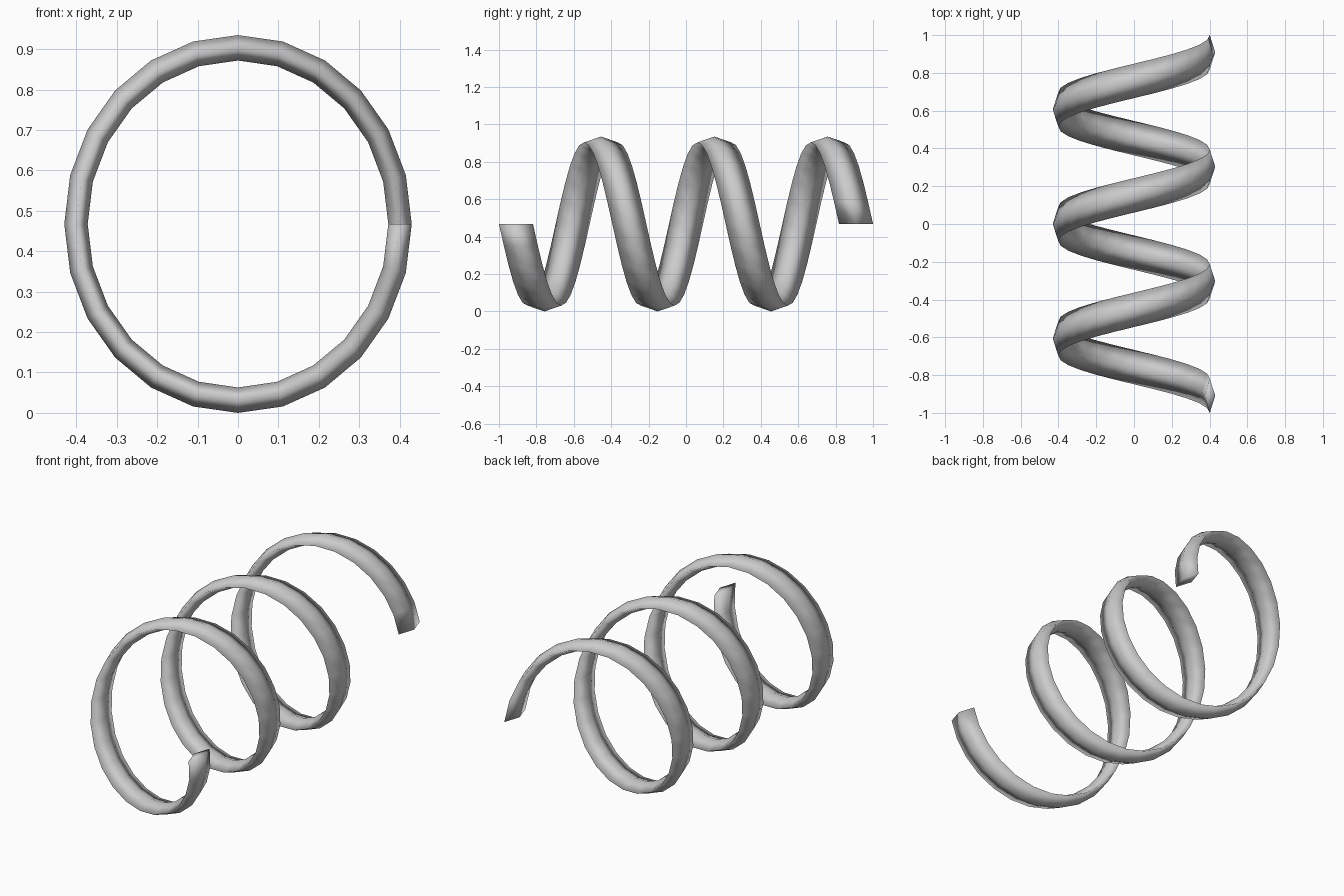
import bpy, bmesh, math

if "Cube" in bpy.data.objects:
    bpy.data.objects.remove(bpy.data.objects["Cube"])

TURNS, STEPS = 3, 24          # coils along y, segments per coil
RX, RZ, CZ = 0.401, 0.436, 0.4675
HALF_W = 0.091                # half width of the wire along y
Y0 = -1 + HALF_W
# flat diamond wire section: (radial factor, y offset)
SECTION = [(1, 0), (0, HALF_W), (-1, 0), (0, -HALF_W)]

bm = bmesh.new()
rings = []
total = TURNS * STEPS
for i in range(total + 1):
    a = -2 * math.pi * i / STEPS
    y = Y0 - 2 * Y0 * i / total
    rings.append([bm.verts.new(((RX + 0.029 * r) * math.cos(a), y + dy,
                                CZ + (RZ + 0.0315 * r) * math.sin(a)))
                  for r, dy in SECTION])

# wire surface
n = len(SECTION)
for p, q in zip(rings, rings[1:]):
    for k in range(n):
        m = (k + 1) % n
        bm.faces.new((p[k], p[m], q[m], q[k]))
# end caps
bm.faces.new(rings[0])
bm.faces.new(rings[-1])
bmesh.ops.recalc_face_normals(bm, faces=bm.faces)
for f in bm.faces:
    f.smooth = True

mesh = bpy.data.meshes.new("coil_spring")
bm.to_mesh(mesh)
bm.free()
bpy.context.collection.objects.link(bpy.data.objects.new("coil_spring", mesh))
